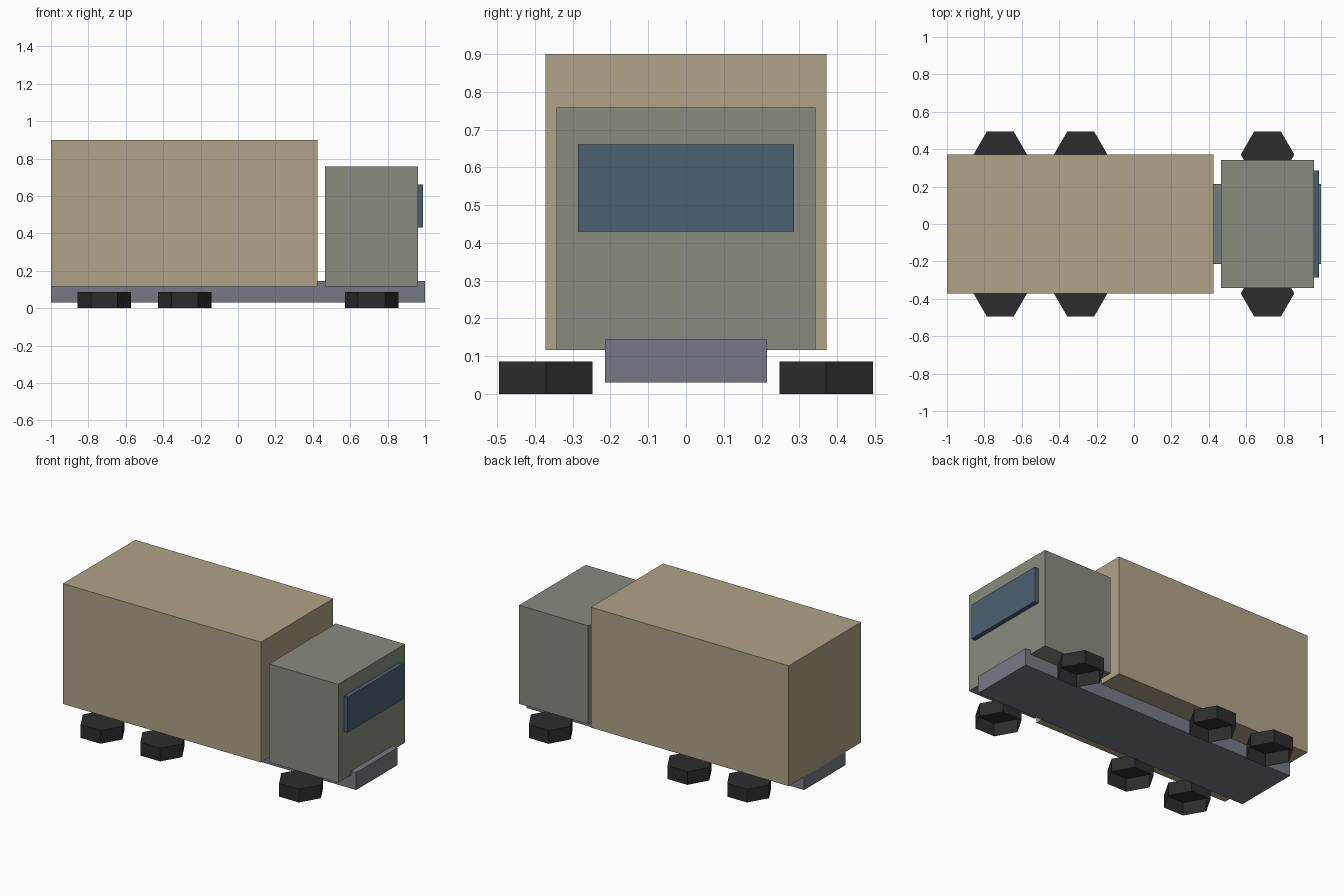
import bpy, bmesh, math

if "Cube" in bpy.data.objects:
    bpy.data.objects.remove(bpy.data.objects["Cube"])


def material(name, rgb):
    # sRGB 0-255 to linear
    lin = [((c / 255 + 0.055) / 1.055) ** 2.4 for c in rgb]
    m = bpy.data.materials.new(name)
    m.diffuse_color = (*lin, 1)
    m.use_nodes = True
    m.node_tree.nodes["Principled BSDF"].inputs["Base Color"].default_value = m.diffuse_color
    return m


tan = material("cargo tan", (176, 164, 135))
green = material("cab grey green", (136, 139, 127))
glass = material("glass blue", (75, 96, 112))
steel = material("chassis grey", (118, 122, 131))
rubber = material("tyre black", (44, 44, 44))


def add_object(name, bm, mat):
    mesh = bpy.data.meshes.new(name)
    bm.to_mesh(mesh)
    bm.free()
    mesh.materials.append(mat)
    ob = bpy.data.objects.new(name, mesh)
    bpy.context.collection.objects.link(ob)
    return ob


def box(name, x0, x1, half_y, z0, z1, mat):
    bm = bmesh.new()
    bmesh.ops.create_cube(bm, size=1)
    for v in bm.verts:
        v.co = (x1 if v.co.x > 0 else x0,
                math.copysign(half_y, v.co.y),
                z1 if v.co.z > 0 else z0)
    return add_object(name, bm, mat)


def wheel(name, x, y, mat, radius=0.143, height=0.086):
    # six-sided cup lying flat, closed on top and open underneath
    bm = bmesh.new()
    bmesh.ops.create_cone(bm, cap_ends=True, segments=6,
                          radius1=radius, radius2=radius, depth=height)
    # put corners on the x axis
    for v in bm.verts:
        a = round((math.atan2(v.co.y, v.co.x) - math.pi / 6) / (math.pi / 3)) * math.pi / 3
        v.co.x, v.co.y = radius * math.cos(a), radius * math.sin(a)
    bm.normal_update()
    bottom = [f for f in bm.faces if f.normal.z < -0.9]
    bmesh.ops.delete(bm, geom=bottom, context='FACES_ONLY')
    ob = add_object(name, bm, mat)
    ob.location = (x, y, height / 2)
    return ob


# chassis, cargo body, cab and windscreen
box("chassis", -1.0, 1.0, 0.214, 0.031, 0.144, steel)
box("cargo_box", -1.0, 0.425, 0.372, 0.117, 0.90, tan)
box("cab", 0.464, 0.962, 0.343, 0.117, 0.758, green)
box("windscreen", 0.955, 0.99, 0.286, 0.43, 0.66, glass)

# three axles of wheels, left and right
for axle, x in (("rear", -0.715), ("middle", -0.285), ("front", 0.714)):
    for side, y in (("right", -0.371), ("left", 0.371)):
        wheel(f"{axle}_{side}_wheel", x, y, rubber)
